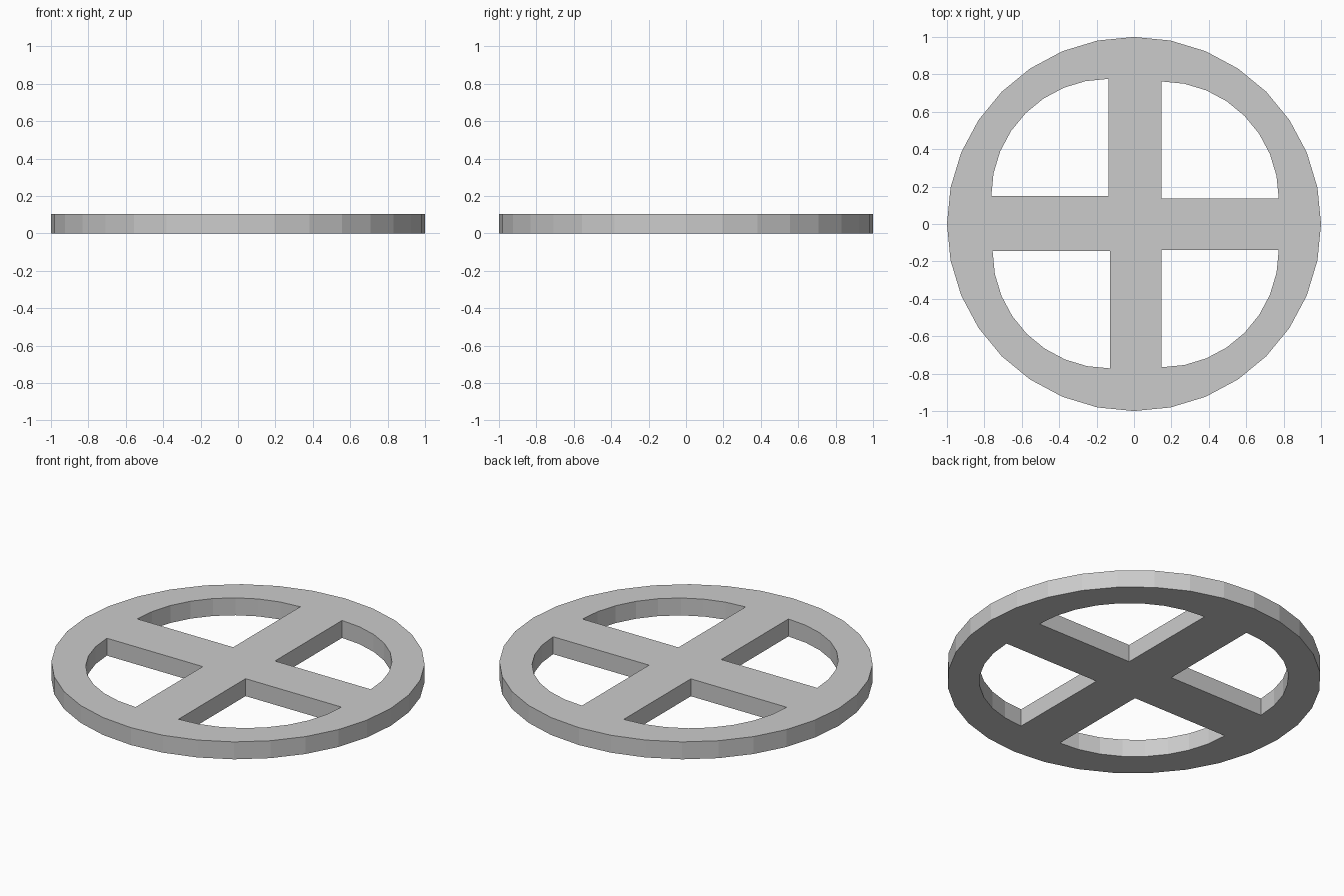
import bpy, bmesh
from math import sin, cos, pi

if "Cube" in bpy.data.objects:
    bpy.data.objects.remove(bpy.data.objects["Cube"])

THICK = 0.103

curve = bpy.data.curves.new("spoked_wheel", 'CURVE')
curve.dimensions = '2D'
curve.fill_mode = 'BOTH'
curve.extrude = THICK / 2


def add_loop(points):
    s = curve.splines.new('POLY')
    s.points.add(len(points) - 1)
    for p, (x, y) in zip(s.points, points):
        p.co = (x, y, 0, 1)
    s.use_cyclic_u = True


# Outer rim, 32 sides
add_loop([(cos(2 * pi * i / 32), sin(2 * pi * i / 32)) for i in range(32)])

# Quarter-disc openings between the four spokes: corner x, corner y
R = 0.627
for cx, cy in ((0.147, 0.135), (-0.136, 0.149), (-0.129, -0.145), (0.147, -0.139)):
    sx, sy = (1 if cx > 0 else -1), (1 if cy > 0 else -1)
    arc = [(cx + sx * R * cos(pi / 2 * i / 8), cy + sy * R * sin(pi / 2 * i / 8))
           for i in range(9)]
    add_loop([(cx, cy)] + arc)

# Turn the filled profile into a solid, welded mesh
wheel = bpy.data.objects.new("spoked_wheel", curve)
wheel.location.z = THICK / 2
bpy.context.collection.objects.link(wheel)
bpy.context.view_layer.objects.active = wheel
wheel.select_set(True)
bpy.ops.object.convert(target='MESH')
wheel = bpy.context.object
bm = bmesh.new()
bm.from_mesh(wheel.data)
bmesh.ops.remove_doubles(bm, verts=bm.verts, dist=1e-4)
bmesh.ops.recalc_face_normals(bm, faces=bm.faces)
for f in bm.faces:
    f.smooth = False
bm.to_mesh(wheel.data)
bm.free()
